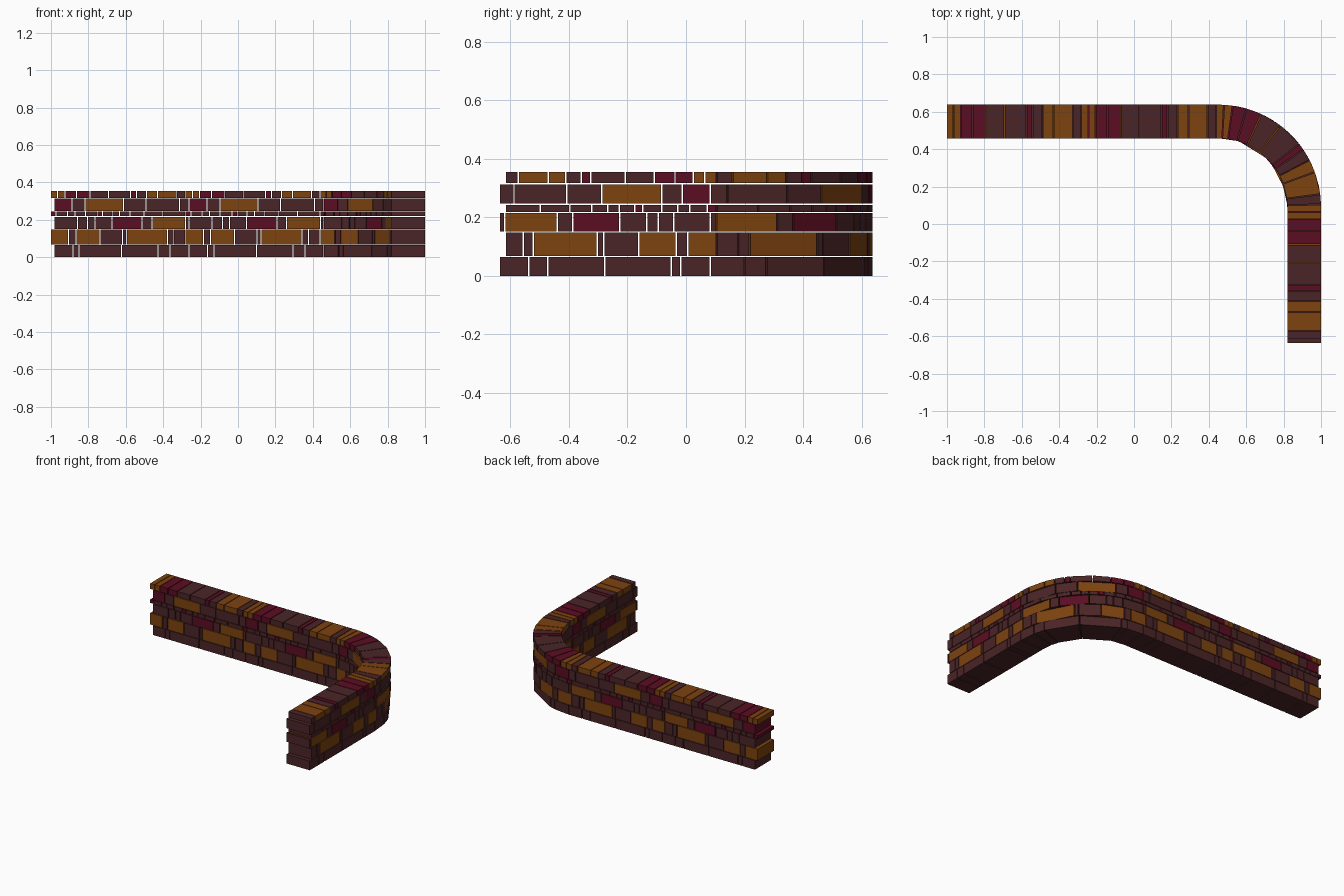
import bpy, bmesh, math

if "Cube" in bpy.data.objects:
    bpy.data.objects.remove(bpy.data.objects["Cube"])

def material(name, rgb):
    m = bpy.data.materials.new(name)
    m.diffuse_color = (*rgb, 1)
    m.use_nodes = True
    m.node_tree.nodes["Principled BSDF"].inputs["Base Color"].default_value = m.diffuse_color
    return m

MATS = [material("dark brown brick", (0.070, 0.018, 0.020)),
        material("ochre brick", (0.205, 0.056, 0.005)),
        material("crimson brick", (0.105, 0.004, 0.016))]
KEY = {"b": 0, "o": 1, "c": 2}

TILE, REPEATS = 0.7205, 4        # the brick pattern repeats along the wall
HALF, GAP = 0.09, 0.005          # half wall thickness, mortar gap
STRAIGHT, R = 1.452, 0.458       # first straight run, bend radius
CX, CY = STRAIGHT - 1.0, 0.09    # bend centre

def wall_point(s, off):
    """Point at distance s along the bent wall, off outwards."""
    r = R + off
    if s < STRAIGHT:
        return (s - 1.0, CY + r)
    a = (s - STRAIGHT) / R
    if a < math.pi / 2:
        return (CX + r * math.sin(a), CY + r * math.cos(a))
    return (CX + r, CY - (s - STRAIGHT - R * math.pi / 2))

def add_brick(bm, s0, s1, z0, z1, mat):
    rings = []
    for s in (s0, s1):
        rings.append([bm.verts.new((*wall_point(s, o), z)) for o, z in
                      ((-HALF, z0), (HALF, z0), (HALF, z1), (-HALF, z1))])
    a, b = rings
    faces = [bm.faces.new(a), bm.faces.new(b[::-1])]
    for i in range(4):
        j = (i + 1) % 4
        faces.append(bm.faces.new((a[i], b[i], b[j], a[j])))
    for f in faces:
        f.material_index = mat

# Courses: name, bottom, top, start offset, joints within a tile, colours
COURSES = [
    ("base_course", 0.0, 0.064, 0.02,
     (.10, .133, .36, .555, .62), "bbbbbb"),
    ("second_course", 0.068, 0.148, 0.0,
     (.097, .136, .264, .384, .406, .625, .659), "obobbobb"),
    ("third_course", 0.152, 0.215, 0.02,
     (.124, .178, .217, .308, .47, .522, .702), "bbbbcbob"),
    ("thin_course", 0.219, 0.243, 0.0,
     (.03, .09, .13, .186, .25, .278, .33, .37, .425, .50, .60), "cbbbbcbbbbbb"),
    ("fifth_course", 0.247, 0.313, 0.02,
     (.096, .165, .37, .49, .67), "cbobbb"),
    ("top_course", 0.317, 0.355, 0.0,
     (.038, .077, .14, .211, .31, .428, .46, .514, .573, .675), "ooccbbcboob"),
]

for name, z0, z1, start, joints, colours in COURSES:
    bm = bmesh.new()
    edges = (0.0, *joints, TILE)
    for n in range(REPEATS):
        base = start + n * TILE
        for s0, s1, c in zip(edges, edges[1:], colours):
            add_brick(bm, base + s0, base + s1 - GAP, z0, z1, KEY[c])
    bmesh.ops.recalc_face_normals(bm, faces=bm.faces)
    me = bpy.data.meshes.new(name)
    bm.to_mesh(me)
    bm.free()
    for m in MATS:
        me.materials.append(m)
    bpy.context.collection.objects.link(bpy.data.objects.new(name, me))
